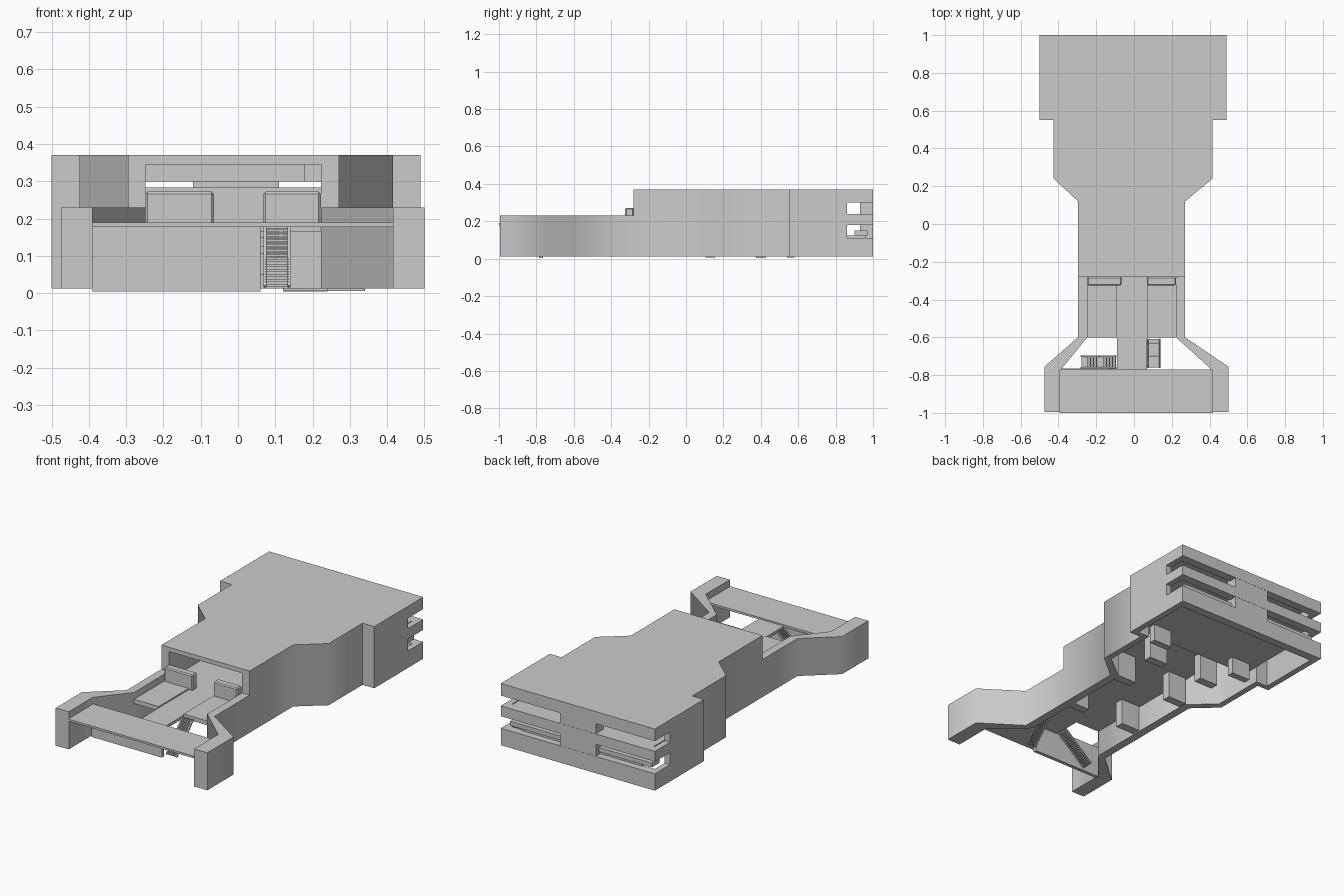
import bpy, bmesh, math
from mathutils import Matrix, Vector as V

if "Cube" in bpy.data.objects:
    bpy.data.objects.remove(bpy.data.objects["Cube"])


def finish(name, bm):
    bmesh.ops.recalc_face_normals(bm, faces=bm.faces)
    me = bpy.data.meshes.new(name)
    bm.to_mesh(me)
    bm.free()
    ob = bpy.data.objects.new(name, me)
    bpy.context.scene.collection.objects.link(ob)
    return ob


def prism(name, pts, z0, z1):
    """Extrude an xy outline between two heights."""
    bm = bmesh.new()
    lo = [bm.verts.new((x, y, z0)) for x, y in pts]
    hi = [bm.verts.new((x, y, z1)) for x, y in pts]
    n = len(pts)
    bm.faces.new(lo[::-1])
    bm.faces.new(hi)
    for i in range(n):
        j = (i + 1) % n
        bm.faces.new((lo[i], lo[j], hi[j], hi[i]))
    return finish(name, bm)


def smooth(ob, angle=60):
    ob.data.shade_smooth()
    ob.data.set_sharp_from_angle(angle=math.radians(angle))


def box(name, x0, x1, y0, y1, z0, z1):
    return prism(name, [(x0, y0), (x1, y0), (x1, y1), (x0, y1)], z0, z1)


def centre(y):
    """The hull sits slightly off to one side, the front arms to the other."""
    return .0125 if y < -.65 else -.0125 if y < .2 else -.005


def both(name, pts, z0, z1):
    """Smooth-sided prism and its mirror image."""
    for s, side in ((1, "right"), (-1, "left")):
        smooth(prism(f"{name}_{side}", [(s * x + centre(y), y) for x, y in pts], z0, z1))


# Hull: roof and side walls, open underneath
half = [(.283, -.28), (.283, .12), (.42, .24), (.42, .55), (.495, .55), (.495, .86)]
roof = half + [(.495, 1)]
outline = roof + [(-x, y) for x, y in reversed(roof)]
smooth(prism("hull_roof", [(x + centre(y), y) for x, y in outline], .345, .37))
inner = [(.46, .86), (.46, .58), (.385, .58), (.385, .26), (.235, .135), (.235, -.28)]
both("hull_side_wall", half + inner, .012, .345)

# Inside the cabin opening: ceiling beam and partition
box("ceiling_beam", -.25, .18, -.05, .02, .30, .346)
box("cabin_partition", -.25, .225, .09, .12, .18, .283)

# Slotted rear: three stacked bands, a centre column and inner shelves
for name, z0, z1 in (("rear_lower", .012, .11), ("rear_middle", .18, .24), ("rear_upper", .30, .346)):
    box(name + "_band", -.5, .49, .95, 1, z0, z1)
    both(name + "_corner", [(.46, .86), (.495, .86), (.495, .95), (.46, .95)], z0, z1)
box("rear_column", -.12, .11, .93, .999, .05, .35)
box("rear_lower_shelf", -.39, .38, .48, .96, .105, .125)
box("rear_upper_shelf", -.46, .45, .59, .96, .215, .24)
box("slot_slat", -.46, .45, .90, .97, .125, .15)

# Side arms that flare out toward the front
both("side_arm", [(.283, -.28), (.283, -.6), (.487, -.755), (.487, -.995), (.403, -.995), (.403, -.775),
                  (.235, -.6), (.235, -.28)], .012, .23)

# Front deck, bridge and the cabin floor behind
box("front_deck_plate", -.392, .417, -1, -.77, .178, .19)
box("deck_bridge", -.09, .07, -.78, -.58, .165, .182)
box("cabin_floor", -.25, .225, -.6, .5, .165, .182)
box("under_deck_panel", -.39, .06, -.785, -.765, .004, .178)
for name, x0, x1 in (("left", -.248, -.09), ("right", .07, .222)):
    box(f"raised_floor_{name}", x0, x1, -.6, -.28, .18, .19)
for name, x0, x1 in (("left", -.248, -.065), ("right", .068, .222)):
    m = box(f"barrier_{name}", x0, x1, -.325, -.28, .18, .272).modifiers.new("round", 'BEVEL')
    m.width, m.segments = .006, 1

# Supports hanging beneath the floor
for y, z in ((-.27, .013), (.13, .006), (.40, .004)):
    for s, side in ((1, "right"), (-1, "left")):
        box(f"support_{side}", s * .18 - .06, s * .18 + .06, y - .025, y + .025, z, .17)
for s, side in ((1, "right"), (-1, "left")):
    box(f"rear_support_{side}", s * .28 - .06, s * .28 + .06, .54, .58, .006, .11)


# Two access ladders beside the bridge
def ladder(name, top, bottom, across, rungs):
    """Two rails and many rungs between two points."""
    bm = bmesh.new()

    def bar(a, b, w):
        d = b - a
        rot = d.to_track_quat('Z', 'Y').to_matrix().to_4x4()
        mat = Matrix.Translation((a + b) / 2) @ rot @ Matrix.Diagonal((w, w, d.length, 1))
        bmesh.ops.create_cube(bm, size=1, matrix=mat)
    for s in (-1, 1):
        bar(top + across * s, bottom + across * s, .008)
    for i in range(rungs):
        p = top.lerp(bottom, (i + .5) / rungs)
        bar(p - across, p + across, .006)
    finish(name, bm)


ladder("ladder_right", V((.105, -.61, .178)), V((.105, -.76, .018)), V((.032, 0, 0)), 24)
ladder("ladder_left", V((-.095, -.73, .175)), V((-.28, -.73, .018)), V((0, .03, 0)), 24)
